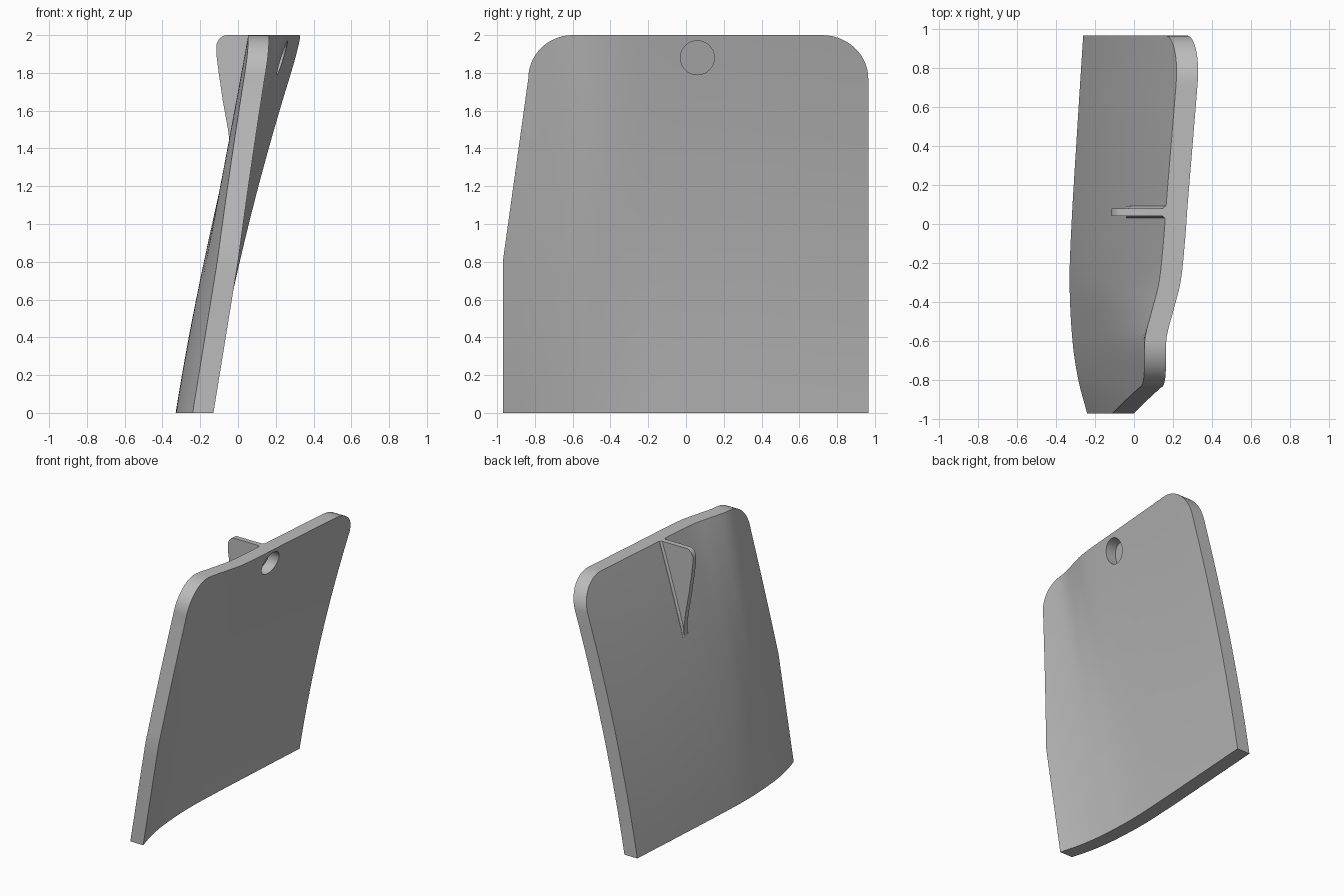
import bpy, bmesh, math

if "Cube" in bpy.data.objects:
    bpy.data.objects.remove(bpy.data.objects["Cube"], do_unlink=True)

grey = bpy.data.materials.new("plain grey")
grey.use_nodes = True
grey.diffuse_color = (0.5, 0.5, 0.5, 1)
grey.node_tree.nodes["Principled BSDF"].inputs["Base Color"].default_value = (0.5, 0.5, 0.5, 1)

THICK = 0.11
HOLE_Y, HOLE_Z, HOLE_R = 0.06, 1.88, 0.09
BOTTOM = [(-0.97, -0.24), (-0.8, -0.285), (-0.6, -0.315), (-0.3, -0.33),
          (0.0, -0.32), (0.5, -0.29), (0.97, -0.26)]
TOP = [(-0.97, 0.085), (-0.83, 0.07), (-0.6, 0.055), (-0.45, 0.09), (-0.3, 0.128),
       (-0.1, 0.15), (0.1, 0.165), (0.77, 0.22), (0.97, 0.235)]
SAG = [(-0.97, 0), (-0.6, 0), (-0.3, 0.035), (0.2, 0.04), (0.97, 0.04)]


def curve(pts, y):
    """Smooth cubic through the points."""
    n = len(pts)
    y = min(max(y, pts[0][0]), pts[-1][0])
    i = next(k for k in range(n - 1) if y <= pts[k + 1][0])

    def slope(k):
        a, b = pts[max(k - 1, 0)], pts[min(k + 1, n - 1)]
        return (b[1] - a[1]) / (b[0] - a[0])
    (y0, a), (y1, b) = pts[i], pts[i + 1]
    h = y1 - y0
    t = (y - y0) / h
    s = t * t * (3 - 2 * t)
    return (a + (b - a) * s + h * slope(i) * t * (1 - t) ** 2
            - h * slope(i + 1) * t * t * (1 - t))


def back_x(y, z):
    """Curved rear surface of the plate."""
    t = z / 2
    return curve(BOTTOM, y) * (1 - t) + curve(TOP, y) * t - 4 * curve(SAG, y) * t * (1 - t)


def make(name, bm):
    bmesh.ops.recalc_face_normals(bm, faces=bm.faces)
    mesh = bpy.data.meshes.new(name)
    bm.to_mesh(mesh)
    bm.free()
    mesh.materials.append(grey)
    obj = bpy.data.objects.new(name, mesh)
    bpy.context.collection.objects.link(obj)
    return obj


def select(obj):
    bpy.ops.object.select_all(action='DESELECT')
    obj.select_set(True)
    bpy.context.view_layer.objects.active = obj


# Plate outline rows: straight foot, tapered front edge, rounded top corners
rows = [(0.8 * i / 8, -0.97, 0.965) for i in range(8)]
rows += [(0.8 + 0.97 * i / 10, -0.97 + 0.135 * i / 10, 0.965) for i in range(10)]
for i in range(15):
    a = math.pi / 2 * i / 14
    rows.append((1.77 + 0.23 * math.sin(a), -0.6 - 0.235 * math.cos(a),
                 0.72 + 0.245 * math.cos(a)))

# Plate: two curved sheets joined by a rim
COLS = 48
bm = bmesh.new()
sheets = []
for offset in (0, THICK):
    grid = []
    for z, y0, y1 in rows:
        ys = [y0 + (y1 - y0) * j / COLS for j in range(COLS + 1)]
        grid.append([bm.verts.new((back_x(y, z) + offset, y, z)) for y in ys])
    for r, s in zip(grid, grid[1:]):
        for j in range(COLS):
            bm.faces.new((r[j], r[j + 1], s[j + 1], s[j]))
    sheets.append(grid)
rims = []
for g in sheets:
    rims.append(g[0] + [r[-1] for r in g[1:-1]] + g[-1][::-1] + [r[0] for r in g[-2:0:-1]])
for k in range(len(rims[0])):
    bm.faces.new((rims[0][k - 1], rims[0][k], rims[1][k], rims[1][k - 1]))
plate = make("curved_plate", bm)

# Shallow round recess whose floor follows the plate
bm = bmesh.new()
loops = []
for depth in (0.025, 0.3):
    loop = []
    for i in range(40):
        a = math.tau * i / 40
        y, z = HOLE_Y + HOLE_R * math.cos(a), HOLE_Z + HOLE_R * math.sin(a)
        loop.append(bm.verts.new((back_x(y, z) + depth, y, z)))
    bm.faces.new(loop)
    loops.append(loop)
for k in range(40):
    bm.faces.new((loops[0][k - 1], loops[0][k], loops[1][k], loops[1][k - 1]))
cutter = make("recess_cutter", bm)
cutter.hide_render = True
cut = plate.modifiers.new("recess", 'BOOLEAN')
cut.operation, cut.solver, cut.object = 'DIFFERENCE', 'EXACT', cutter
select(plate)
bpy.ops.object.modifier_apply(modifier=cut.name)
bpy.data.objects.remove(cutter, do_unlink=True)

# Fin: tapering rib with a small fillet at its root
edge = [(1.31, -0.035), (1.4, -0.04), (1.5, -0.053), (1.65, -0.08), (1.8, -0.102),
        (1.9, -0.115), (1.95, -0.115), (1.98, -0.1), (1.995, -0.08), (2.0, -0.065)]
bm = bmesh.new()
previous = None
for z, x in edge:
    root = back_x(HOLE_Y, z)
    tip = min(x, root)
    neck = max(tip, root - 0.015)
    half = [(tip, 0.02), (neck, 0.02), (root, 0.032), (root + 0.02, 0.032)]
    section = [(px, w) for px, w in half] + [(px, -w) for px, w in reversed(half)]
    ring = [bm.verts.new((px, HOLE_Y + w, z)) for px, w in section]
    if previous:
        for k in range(len(ring)):
            bm.faces.new((previous[k - 1], previous[k], ring[k], ring[k - 1]))
    else:
        bm.faces.new(ring)
    previous = ring
bm.faces.new(previous)
fin = make("rear_fin", bm)

for obj in (plate, fin):
    select(obj)
    bpy.ops.object.shade_smooth_by_angle(angle=math.radians(30))
